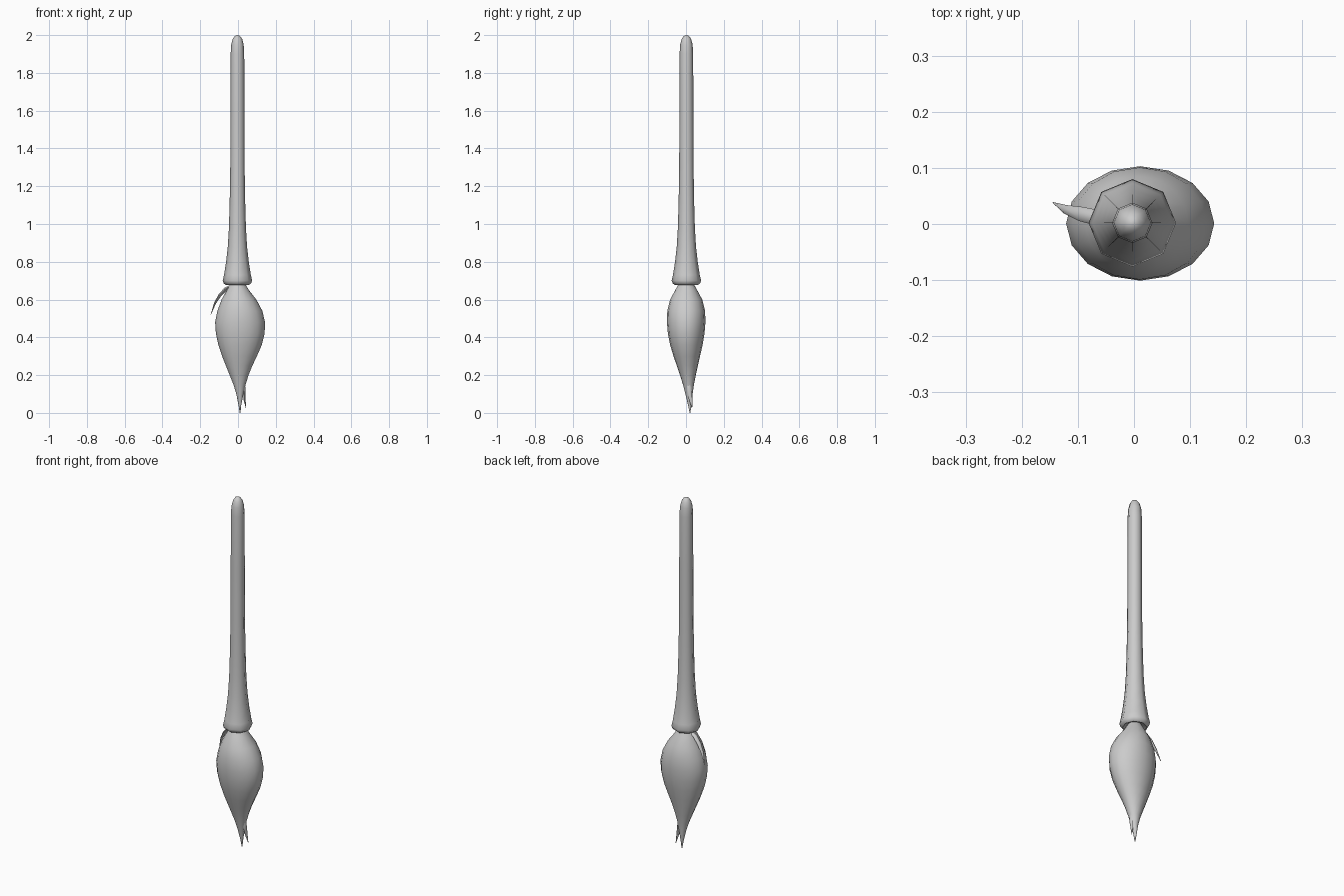
import bpy, bmesh, math
from mathutils import Vector

old = bpy.data.objects.get("Cube")
if old:
    bpy.data.objects.remove(old, do_unlink=True)

grey = bpy.data.materials.new("plain grey")
grey.use_nodes = True
COLOUR = (0.6, 0.6, 0.6, 1)
grey.diffuse_color = COLOUR
grey.node_tree.nodes["Principled BSDF"].inputs["Base Color"].default_value = COLOUR


def loft(name, rings, angle=50):
    """Skin closed rings of points, capping both ends."""
    bm = bmesh.new()
    loops = [[bm.verts.new(p) for p in ring] for ring in rings]
    n = len(loops[0])
    for a, b in zip(loops, loops[1:]):
        for i in range(n):
            j = (i + 1) % n
            bm.faces.new((a[i], a[j], b[j], b[i]))
    bm.faces.new(loops[0][::-1])
    bm.faces.new(loops[-1])
    bmesh.ops.recalc_face_normals(bm, faces=bm.faces)
    mesh = bpy.data.meshes.new(name)
    bm.to_mesh(mesh)
    bm.free()
    mesh.materials.append(grey)
    ob = bpy.data.objects.new(name, mesh)
    bpy.context.collection.objects.link(ob)
    bpy.ops.object.select_all(action='DESELECT')
    ob.select_set(True)
    bpy.context.view_layer.objects.active = ob
    bpy.ops.object.shade_smooth_by_angle(angle=math.radians(angle))
    return ob


def ellipse(cx, cy, z, rx, ry, n):
    return [(cx + rx * math.cos(2 * math.pi * i / n),
             cy + ry * math.sin(2 * math.pi * i / n), z) for i in range(n)]


def strand(name, path, side, n=6):
    """Tapered flattened lock; path rows are x, y, z, half width, half depth."""
    pts = [Vector(p[:3]) for p in path]
    rings = []
    for k, p in enumerate(path):
        along = (pts[min(k + 1, len(pts) - 1)] - pts[max(k - 1, 0)]).normalized()
        wide = (side - along * side.dot(along)).normalized()
        deep = along.cross(wide)
        rings.append([pts[k] + wide * p[3] * math.cos(2 * math.pi * i / n)
                      + deep * p[4] * math.sin(2 * math.pi * i / n)
                      for i in range(n)])
    return loft(name, rings, 60)


# Handle: eight-sided, flared at the base, rounded at the end (z, radius)
handle = [(0.69, 0.040), (0.678, 0.062), (0.685, 0.072), (0.70, 0.078),
          (0.73, 0.071), (0.80, 0.060), (0.88, 0.051), (0.98, 0.045),
          (1.12, 0.041), (1.30, 0.038), (1.60, 0.037), (1.90, 0.036),
          (1.95, 0.033), (1.98, 0.025), (1.995, 0.014), (2.0, 0.004)]
loft("handle", [ellipse(-0.003, 0.002, z, r, r, 8) for z, r in handle], 65)

# Bristles: oval bulb drawn to an off-centre point (z, cx, cy, rx, ry)
bristles = [(0.0, 0.011, 0.021, 0.002, 0.002), (0.04, 0.010, 0.020, 0.007, 0.009),
            (0.10, 0.010, 0.016, 0.019, 0.019), (0.15, 0.008, 0.013, 0.032, 0.029),
            (0.20, 0.006, 0.010, 0.050, 0.042), (0.25, 0.006, 0.007, 0.070, 0.056),
            (0.30, 0.008, 0.004, 0.092, 0.070), (0.36, 0.011, 0.002, 0.115, 0.086),
            (0.42, 0.012, 0.001, 0.129, 0.097), (0.48, 0.011, 0.001, 0.132, 0.102),
            (0.54, 0.010, 0.001, 0.119, 0.100), (0.60, 0.005, 0.001, 0.092, 0.085),
            (0.65, -0.001, 0.001, 0.059, 0.058), (0.70, -0.003, 0.001, 0.030, 0.030)]
loft("bristles", [ellipse(cx, cy, z, rx, ry, 16) for z, cx, cy, rx, ry in bristles])

# Split lock beside the tip
strand("split_lock", [(0.022, 0.012, 0.19, 0.006, 0.005), (0.030, 0.014, 0.15, 0.014, 0.009),
                      (0.033, 0.018, 0.11, 0.013, 0.008), (0.035, 0.025, 0.07, 0.009, 0.006),
                      (0.042, 0.032, 0.025, 0.001, 0.001)], Vector((0, 1, 0)))

# Stray lock curling out below the collar
strand("stray_lock", [(-0.030, 0.005, 0.675, 0.010, 0.008), (-0.065, 0.011, 0.656, 0.014, 0.009),
                      (-0.095, 0.018, 0.625, 0.013, 0.008), (-0.122, 0.026, 0.580, 0.008, 0.005),
                      (-0.144, 0.038, 0.520, 0.001, 0.001)], Vector((0.3, 1, 0)))
